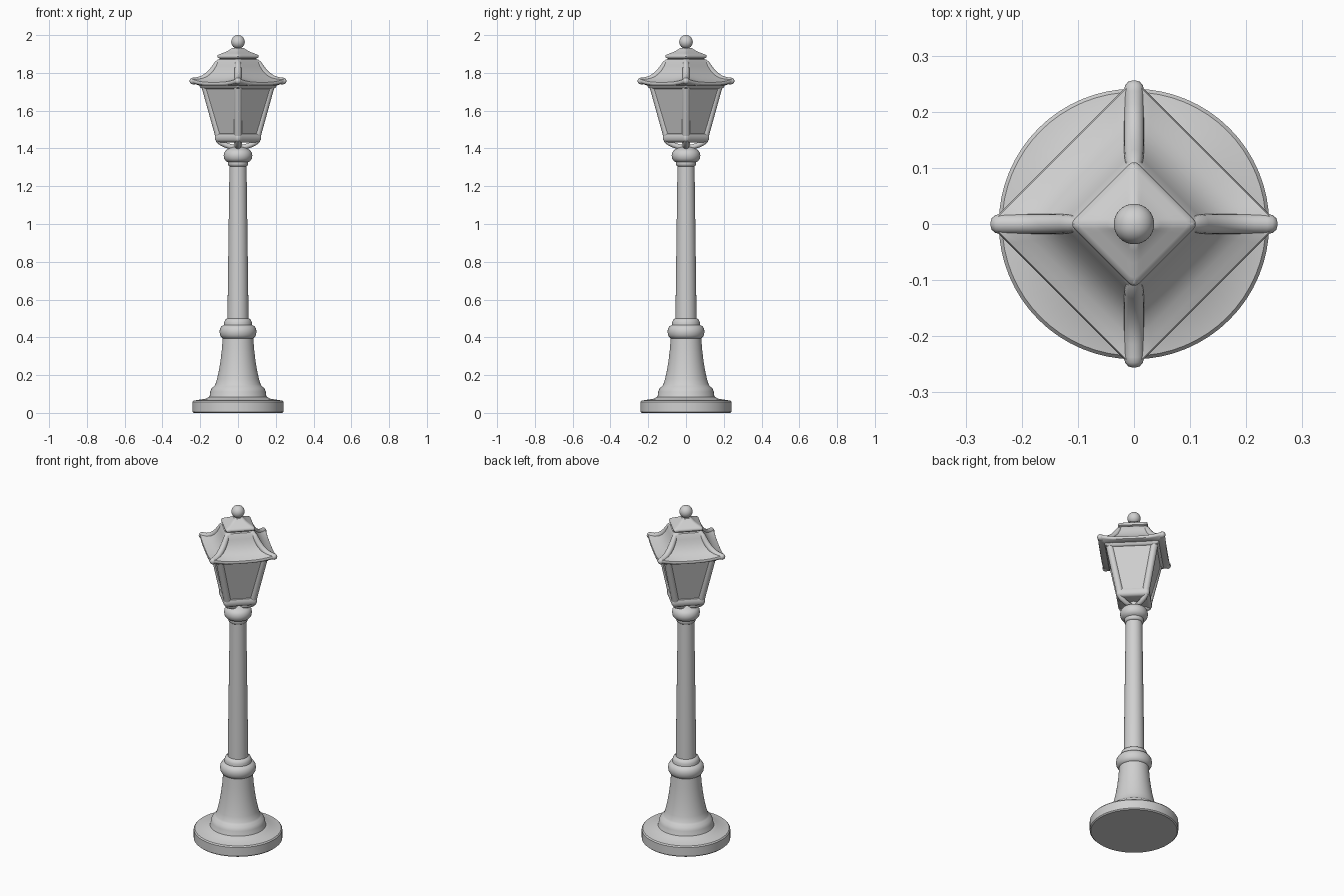
import bpy, math

metal = bpy.data.materials.new("light_grey_metal")
metal.diffuse_color = (0.63, 0.63, 0.63, 1)
R2 = math.sqrt(2)


def make(name, rings, angle=40):
    """Skin a stack of equal-length closed rings and cap both ends."""
    n = len(rings[0])
    verts = [p for ring in rings for p in ring]
    faces = [(i * n + j, i * n + (j + 1) % n, (i + 1) * n + (j + 1) % n, (i + 1) * n + j)
             for i in range(len(rings) - 1) for j in range(n)]
    faces.append(tuple(range(n - 1, -1, -1)))
    faces.append(tuple(range(len(verts) - n, len(verts))))
    me = bpy.data.meshes.new(name)
    me.from_pydata(verts, [], faces)
    me.materials.append(metal)
    me.shade_smooth()
    me.set_sharp_from_angle(angle=math.radians(angle))
    ob = bpy.data.objects.new(name, me)
    bpy.context.collection.objects.link(ob)
    return ob


def lathe(name, profile, n=64):
    return make(name, [[(r * math.cos(2 * math.pi * j / n), r * math.sin(2 * math.pi * j / n), z)
                        for j in range(n)] for r, z in profile])


def diamond(r, z, c=0.012, lift=0.0, side=10, arc=6):
    """Rounded square ring with corners on the axes, r = corner reach."""
    h = (r + c * (R2 - 1)) / R2
    d = (h - c) * R2
    pts = []
    for k in range(4):
        a = k * math.pi / 2
        for i in range(arc + 1):
            b = a - math.pi / 4 + i * math.pi / 2 / arc
            pts.append((d * math.cos(a) + c * math.cos(b), d * math.sin(a) + c * math.sin(b), z + lift))
        p = pts[-1]
        e = a + math.pi / 2
        q = (d * math.cos(e) + c * math.cos(a + math.pi / 4), d * math.sin(e) + c * math.sin(a + math.pi / 4))
        for i in range(1, side):
            t = i / side
            pts.append((p[0] + (q[0] - p[0]) * t, p[1] + (q[1] - p[1]) * t, z + lift * abs(2 * t - 1) ** 3))
    return pts


def corner_tubes(name, path, n=16):
    """Round bars through (reach, z, radius) points, one on each corner."""
    for k in range(4):
        a = k * math.pi / 2
        rings = []
        for i, (r, z, rad) in enumerate(path):
            p, q = path[max(i - 1, 0)], path[min(i + 1, len(path) - 1)]
            t = math.atan2(q[1] - p[1], q[0] - p[0])
            ring = []
            for j in range(n):
                b = 2 * math.pi * j / n
                u, v = rad * math.cos(b), rad * math.sin(b)
                x, zz = r - u * math.sin(t), z + u * math.cos(t)
                ring.append((x * math.cos(a) + v * math.sin(a), x * math.sin(a) - v * math.cos(a), zz))
            rings.append(ring)
        make(f"{name}_{k + 1}", rings, 60)


# Round foot
lathe("base_disc", [(0.235, 0), (0.241, 0.006), (0.241, 0.058), (0.235, 0.065), (0.17, 0.075), (0.155, 0.085)])
# Flared pedestal with ring
lathe("pedestal", [(0.16, 0.07), (0.15, 0.09), (0.147, 0.112), (0.14, 0.13), (0.126, 0.142), (0.12, 0.15),
                   (0.111, 0.18), (0.101, 0.225), (0.092, 0.28), (0.085, 0.34), (0.081, 0.395)])
lathe("pedestal_ring", [(0.078, 0.393), (0.088, 0.4), (0.095, 0.412), (0.098, 0.43), (0.095, 0.447),
                        (0.086, 0.46), (0.074, 0.466), (0.073, 0.48), (0.068, 0.493), (0.054, 0.502)])
# Tapered shaft and top collar
lathe("shaft", [(0.056, 0.49), (0.052, 0.8), (0.048, 1.1), (0.045, 1.32)])
lathe("shaft_collar", [(0.045, 1.305), (0.051, 1.31), (0.053, 1.318), (0.053, 1.327), (0.064, 1.333),
                       (0.073, 1.345), (0.076, 1.362), (0.073, 1.378), (0.064, 1.391), (0.048, 1.399), (0.03, 1.407)])
lathe("neck", [(0.022, 1.395), (0.022, 1.445)], 24)

# Lantern floor, arms and bottom rail
corner_tubes("support_arm", [(0.01, 1.405, 0.012), (0.035, 1.408, 0.014), (0.065, 1.418, 0.014),
                             (0.09, 1.43, 0.014), (0.108, 1.445, 0.013)])
make("bottom_rail", [diamond(0.1, 1.432), diamond(0.114, 1.436, 0.015), diamond(0.122, 1.447, 0.018),
                     diamond(0.122, 1.465, 0.018), diamond(0.117, 1.476, 0.016), diamond(0.106, 1.48)])
# Glass and corner frame
make("glass_panes", [diamond(0.109, 1.47), diamond(0.193, 1.74)])
corner_tubes("corner_bar", [(0.099, 1.46, 0.02), (0.176, 1.745, 0.022)])
make("top_rail", [diamond(0.185, 1.715), diamond(0.2, 1.722), diamond(0.21, 1.745)])

# Sweeping roof with lifted corners
make("roof", [diamond(0.2, 1.732), diamond(0.243, 1.732, 0.015, 0.014), diamond(0.25, 1.735, 0.015, 0.017),
              diamond(0.253, 1.743, 0.015, 0.018), diamond(0.249, 1.75, 0.015, 0.018),
              diamond(0.23, 1.756, 0.014, 0.012), diamond(0.205, 1.764, 0.014, 0.007),
              diamond(0.18, 1.776, 0.014, 0.003), diamond(0.157, 1.794, 0.014), diamond(0.138, 1.816, 0.014),
              diamond(0.124, 1.84, 0.014), diamond(0.114, 1.862, 0.014), diamond(0.107, 1.87, 0.014),
              diamond(0.09, 1.874)])
corner_tubes("roof_ridge", [(0.256, 1.757, 0.002), (0.254, 1.757, 0.01), (0.247, 1.757, 0.016), (0.236, 1.757, 0.018),
                            (0.21, 1.76, 0.018), (0.183, 1.77, 0.018), (0.158, 1.787, 0.018), (0.136, 1.809, 0.018),
                            (0.119, 1.833, 0.017), (0.107, 1.853, 0.015), (0.098, 1.864, 0.01)])
# Cap and ball finial
make("roof_cap", [diamond(0.09, 1.868), diamond(0.095, 1.876), diamond(0.107, 1.88), diamond(0.11, 1.887),
                  diamond(0.107, 1.894), diamond(0.095, 1.9), diamond(0.07, 1.909), diamond(0.048, 1.92),
                  diamond(0.03, 1.932)])
lathe("finial_ball", [(max(0.0005, 0.036 * math.sin(math.pi * i / 20)), 1.964 - 0.036 * math.cos(math.pi * i / 20))
                      for i in range(21)], 32)
